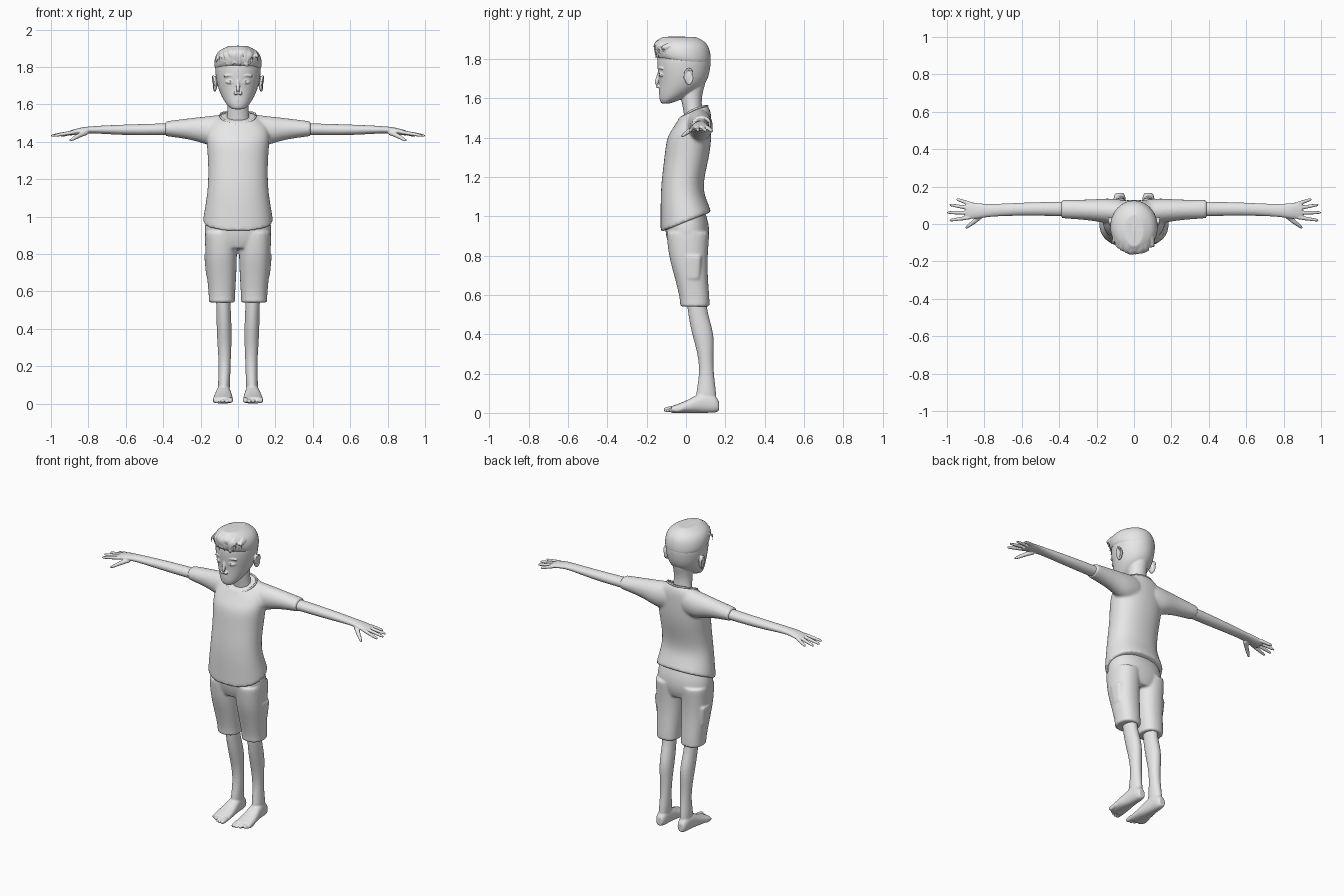
import bpy, bmesh, math, random
from mathutils import Vector, Matrix

cube = bpy.data.objects.get("Cube")
if cube:
    bpy.data.objects.remove(cube, do_unlink=True)

shade = (.8, .8, .8, 1)
grey = bpy.data.materials.new("plain_grey")
grey.use_nodes = True
grey.diffuse_color = shade
grey.node_tree.nodes["Principled BSDF"].inputs["Base Color"].default_value = shade

rng = random.Random(4)
both_sides = {"left": 1, "right": -1}


# Elliptical cross-sections: a centre and two half axes
def level(z, half, front, back, x=0, tilt=0):
    y, depth = (front + back) / 2, (back - front) / 2
    return Vector((x, y, z + tilt * y)), Vector((half, 0, 0)), Vector((0, depth, tilt * depth))


def across(x, front, back, low, high):
    centre = Vector((x, (front + back) / 2, (low + high) / 2))
    return centre, Vector((0, (back - front) / 2, 0)), Vector((0, 0, (high - low) / 2))


def along(y, x, half, top, bottom=0):
    centre = Vector((x, y, (top + bottom) / 2))
    return centre, Vector((half, 0, 0)), Vector((0, 0, (top - bottom) / 2))


def loft(bm, sections, side=1, power=2, count=20):
    """Bridge the cross-sections and close both ends with firm edges."""
    crease = bm.edges.layers.float.get("crease_edge") or bm.edges.layers.float.new("crease_edge")
    loops = []
    for centre, u, v in sections:
        loop = []
        for i in range(count):
            angle = math.tau * i / count
            c, s = math.cos(angle), math.sin(angle)
            bulge = (abs(c) ** power + abs(s) ** power) ** (-1 / power)
            point = centre + (u * c + v * s) * bulge
            point.x *= side
            loop.append(bm.verts.new(point))
        loops.append(loop)
    for a, b in zip(loops, loops[1:]):
        for i in range(count):
            j = (i + 1) % count
            bm.faces.new((a[i], a[j], b[j], b[i]))
    for end in (loops[0], loops[-1]):
        for edge in bm.faces.new(end).edges:
            edge[crease] = .7


def tube(bm, points, radii, side=1):
    """Round tube along points, with one radius for each or one for all."""
    path = [Vector(p) for p in points]
    if not isinstance(radii, tuple):
        radii = (radii,) * len(path)
    sections = []
    for i, (point, radius) in enumerate(zip(path, radii)):
        ahead = path[min(i + 1, len(path) - 1)] - path[max(i - 1, 0)]
        turn = ahead.to_track_quat("Z", "Y")
        sections.append((point, turn @ Vector((radius, 0, 0)), turn @ Vector((0, radius, 0))))
    loft(bm, sections, side, count=8)


def ball(bm, centre, size):
    matrix = Matrix.Translation(centre) @ Matrix.Diagonal((*size, 1))
    bmesh.ops.create_uvsphere(bm, u_segments=16, v_segments=10, radius=1, matrix=matrix)


def finish(bm, name, voxel=0, smooth=3):
    """Round the volumes and fuse the overlapping ones into one soft surface."""
    bmesh.ops.recalc_face_normals(bm, faces=bm.faces)
    mesh = bpy.data.meshes.new(name)
    bm.to_mesh(mesh)
    bm.free()
    mesh.materials.append(grey)
    mesh.shade_smooth()
    part = bpy.data.objects.new(name, mesh)
    bpy.context.collection.objects.link(part)
    rounding = part.modifiers.new("round", "SUBSURF")
    rounding.levels = rounding.render_levels = 2
    if voxel:
        fuse = part.modifiers.new("fuse", "REMESH")
        fuse.mode, fuse.voxel_size, fuse.use_smooth_shade = "VOXEL", voxel, True
        soften = part.modifiers.new("soften", "SMOOTH")
        soften.factor, soften.iterations = .5, smooth


# Shirt: torso with a slanted hem, and two sleeves
bm = bmesh.new()
loft(bm, [level(.97, .19, front=-.13, back=.13, tilt=.4),
          level(1.04, .18, front=-.13, back=.11, tilt=.3),
          level(1.15, .16, front=-.13, back=.08),
          level(1.3, .16, front=-.11, back=.12),
          level(1.4, .17, front=-.1, back=.13),
          level(1.45, .17, front=-.07, back=.13, tilt=.1),
          level(1.49, .15, front=-.05, back=.13, tilt=.3),
          level(1.52, .1, front=-.03, back=.11, tilt=.4)], power=2.3)
for side in both_sides.values():
    loft(bm, [across(.06, front=0, back=.13, low=1.38, high=1.55),
              across(.14, front=0, back=.14, low=1.37, high=1.54),
              across(.23, front=.02, back=.13, low=1.41, high=1.53),
              across(.39, front=.03, back=.13, low=1.43, high=1.51)], side)
finish(bm, "shirt", voxel=.008, smooth=5)

# Collar: thin band, low in front and high behind
bm = bmesh.new()
for side in both_sides.values():
    band = []
    for step in range(7):
        turn = math.pi * step / 6
        dip = (1 + math.cos(turn)) / 2
        band.append((.1 * math.sin(turn), .11 - .145 * dip, 1.56 - .07 * dip ** 2))
    tube(bm, band, .007, side)
finish(bm, "collar", voxel=.004)

# Shorts: pelvis and two straight legs
bm = bmesh.new()
loft(bm, [level(.83, .15, front=-.08, back=.1),
          level(.88, .18, front=-.1, back=.12),
          level(.96, .18, front=-.11, back=.12),
          level(1.04, .16, front=-.1, back=.09)], power=2.3)
for side in both_sides.values():
    loft(bm, [level(.54, .07, x=.086, front=-.03, back=.12),
              level(.58, .07, x=.086, front=-.03, back=.12),
              level(.7, .08, x=.088, front=-.06, back=.11),
              level(.8, .085, x=.09, front=-.09, back=.11),
              level(.92, .088, x=.09, front=-.1, back=.12)], side, power=2.4)
    # Side pocket with a soft flap
    loft(bm, [level(.68, .02, x=.15, front=0, back=.07),
              level(.8, .026, x=.155, front=-.01, back=.08)], side, power=4)
finish(bm, "shorts", voxel=.007, smooth=4)

# Legs: calf, foot and five toes
for name, side in both_sides.items():
    bm = bmesh.new()
    loft(bm, [level(.6, .04, x=.08, front=0, back=.1),
              level(.5, .038, x=.077, front=.01, back=.11),
              level(.4, .041, x=.074, front=.03, back=.145),
              level(.3, .037, x=.072, front=.06, back=.14),
              level(.2, .031, x=.071, front=.07, back=.14),
              level(.1, .033, x=.075, front=.05, back=.155),
              level(.05, .03, x=.076, front=.05, back=.155)], side)
    loft(bm, [along(.167, x=.077, half=.02, top=.06, bottom=.01),
              along(.15, x=.077, half=.032, top=.09),
              along(.1, x=.077, half=.036, top=.11),
              along(.05, x=.078, half=.043, top=.09),
              along(0, x=.08, half=.052, top=.06),
              along(-.075, x=.08, half=.055, top=.034)], side, power=2.4)
    for toe in range(5):
        x, tip = .04 + .021 * toe, -.113 + .003 * toe ** 2
        radius = .011 if toe else .016
        tube(bm, [(x, tip + .05, .022), (x, tip + .01, radius), (x, tip, radius)],
             (radius, radius, radius / 2), side)
    finish(bm, name + "_leg", voxel=.0045)

# Arms: forearm, palm, fanned fingers and thumb
for name, side in both_sides.items():
    bm = bmesh.new()
    loft(bm, [across(.34, front=.04, back=.12, low=1.435, high=1.5),
              across(.6, front=.047, back=.116, low=1.433, high=1.493),
              across(.79, front=.038, back=.103, low=1.448, high=1.484),
              across(.85, front=.026, back=.116, low=1.44, high=1.475),
              across(.9, front=.027, back=.118, low=1.433, high=1.46)], side)
    for finger in range(4):
        fan = .16 * finger - .15
        length = .125 - .012 * (finger - 1) ** 2
        base = Vector((.875, .036 + .024 * finger, 1.452))
        reach = Vector((length * math.cos(fan), length * math.sin(fan), -.02))
        tube(bm, [base + reach * t for t in (0, .5, .93, 1)], (.012, .011, .009, .005), side)
    tube(bm, [(.81, .05, 1.45), (.85, .016, 1.435), (.89, -.015, 1.41), (.9, -.022, 1.406)],
         (.015, .014, .01, .005), side)
    finish(bm, name + "_arm", voxel=.004, smooth=4)


def eye_arc(span, base, rise):
    """Three points that curve around the face over one eye."""
    return [(.046 + span * t, -.136 + .008 * t * (t + 1), base + rise * (1 - t * t)) for t in (-1, 0, 1)]


# Head: neck, skull with jaw, and nose
bm = bmesh.new()
loft(bm, [level(1.44, .07, front=0, back=.1),
          level(1.55, .058, front=-.015, back=.08),
          level(1.61, .055, front=-.03, back=.08),
          level(1.68, .06, front=-.03, back=.1)])
loft(bm, [level(1.574, .03, front=-.125, back=-.08),
          level(1.59, .055, front=-.136, back=-.03),
          level(1.63, .083, front=-.138, back=.05),
          level(1.68, .106, front=-.138, back=.11),
          level(1.75, .122, front=-.147, back=.126),
          level(1.81, .125, front=-.15, back=.13),
          level(1.87, .11, front=-.13, back=.1),
          level(1.9, .05, front=-.07, back=.05)])
tube(bm, [(0, -.134, 1.735), (0, -.145, 1.7), (0, -.154, 1.67), (0, -.147, 1.655)], (.009, .01, .0125, .011))
# Lips
for z in (1.62, 1.631):
    tube(bm, [(.03 * t, -.134 + .01 * t * t, z) for t in (-1, -.4, .4, 1)], (.003, .006, .006, .003))
# Nostrils, brows, eyelids and ears
for side in both_sides.values():
    ball(bm, (side * .014, -.143, 1.66), (.01, .01, .009))
    tube(bm, eye_arc(.03, base=1.75, rise=.008), .006, side)
    for rise in (.013, -.012):
        tube(bm, eye_arc(.021, base=1.72, rise=rise), .0033, side)
    ball(bm, (side * .122, .014, 1.71), (.011, .024, .042))
    rim = []
    for step in range(9):
        turn = math.pi * (step / 5 - .5)
        y, lift = .022 * math.cos(turn), .04 * math.sin(turn)
        rim.append((.129 + y / 5 + lift / 9, .014 + y, 1.712 + lift))
    tube(bm, rim, .0065, side)
finish(bm, "head", voxel=.0036)

# Eyeballs
bm = bmesh.new()
for side in both_sides.values():
    ball(bm, (side * .046, -.121, 1.72), (.02, .016, .014))
finish(bm, "eyes")

# Hair: swept cap with an overhanging edge
bm = bmesh.new()
loft(bm, [level(1.785, .12, front=-.135, back=.12, tilt=-.1),
          level(1.8, .13, front=-.155, back=.13, tilt=-.1),
          level(1.85, .128, front=-.165, back=.125),
          level(1.89, .105, front=-.155, back=.1),
          level(1.912, .05, front=-.12, back=.05)])
# Locks combed forward over the cap, falling as a fringe
locks = 44
for i in range(locks):
    x = .21 * (i / (locks - 1) - .5) + rng.uniform(-.004, .004)
    arch = math.sqrt(1 - (x / .128) ** 2)
    top = 1.82 + .09 * arch + rng.uniform(-.006, .003)
    front = -.045 - .112 * arch + rng.uniform(-.006, .006)
    end = 1.822 + rng.uniform(-.022, .022)
    tip = x + rng.uniform(-.012, .012)
    thick = rng.uniform(.006, .01)
    tube(bm, [(x * .75, .07 * arch, top - .014), (x * .9, 0, top - .004), (x, front * .6, top - .003),
              ((x + tip) / 2, front + .012, top - .018), (tip, front, (top + end) / 2), (tip, front + .008, end)],
         (thick / 2, thick, thick, thick, thick, thick / 2))
finish(bm, "hair", voxel=.0042, smooth=1)
